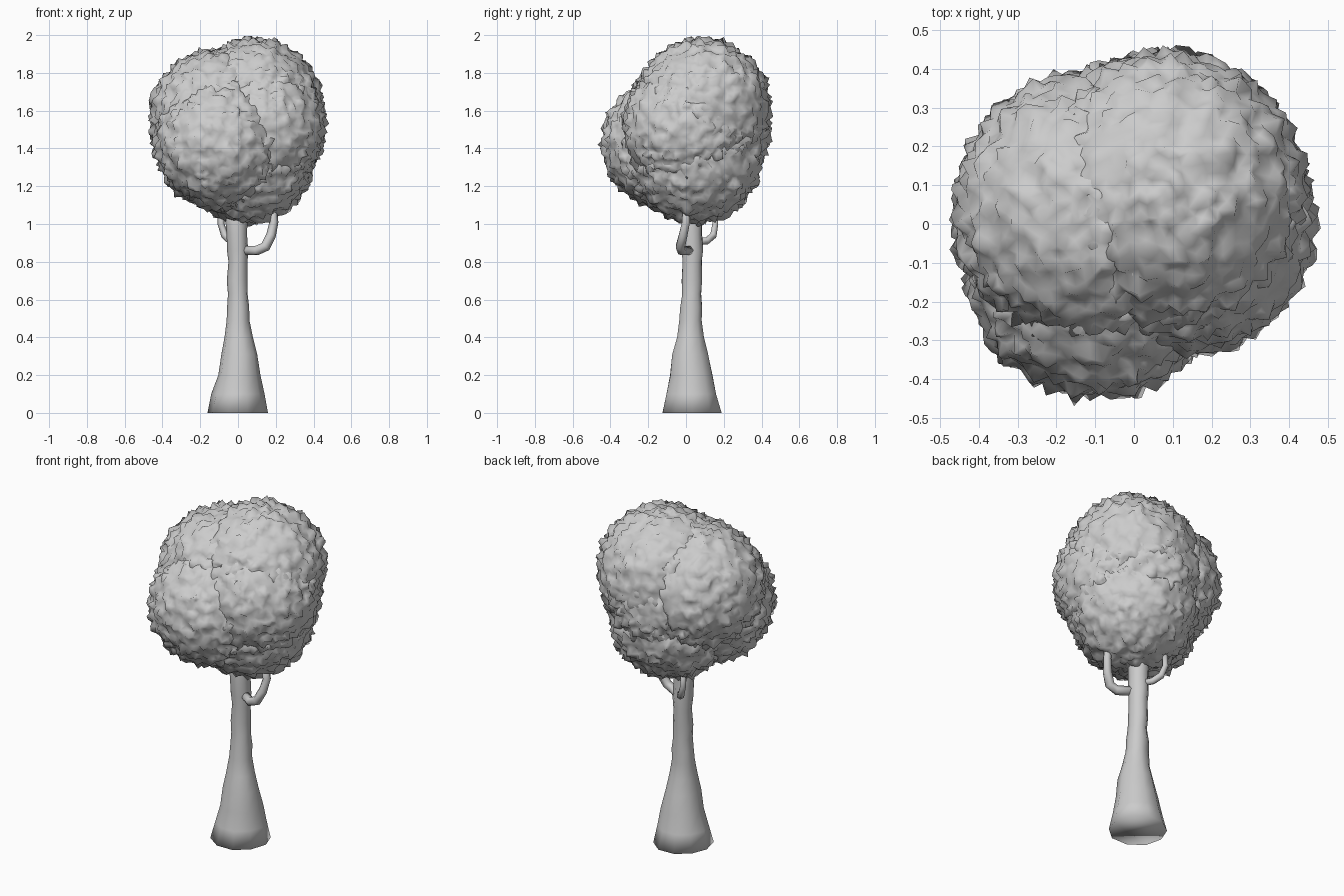
import bpy, bmesh, random
from math import cos, sin, pi
from mathutils import Vector, noise

if "Cube" in bpy.data.objects:
    bpy.data.objects.remove(bpy.data.objects["Cube"])

random.seed(4)


def finish(bm, name):
    bmesh.ops.recalc_face_normals(bm, faces=bm.faces)
    me = bpy.data.meshes.new(name)
    bm.to_mesh(me)
    bm.free()
    ob = bpy.data.objects.new(name, me)
    bpy.context.collection.objects.link(ob)
    return ob


def tube(name, pts, sides, upright=False, wobble=0.0):
    """Loft through (x, y, z, radius) stations."""
    bm = bmesh.new()
    rings = []
    P = [Vector(p[:3]) for p in pts]
    for i, p in enumerate(P):
        t = P[min(i + 1, len(P) - 1)] - P[max(i - 1, 0)]
        if upright:
            t = Vector((0, 0, 1))
        q = Vector((0, 0, 1)).rotation_difference(t)
        ring = []
        for k in range(sides):
            a = 2 * pi * k / sides
            r = pts[i][3] * (1 + random.uniform(-wobble, wobble))
            ring.append(bm.verts.new(p + q @ Vector((r * cos(a), r * sin(a), 0))))
        rings.append(ring)
    for a, b in zip(rings, rings[1:]):
        for k in range(sides):
            n = (k + 1) % sides
            bm.faces.new((a[k], a[n], b[n], b[k]))
    bm.faces.new(rings[0][::-1])
    bm.faces.new(rings[-1])
    for f in bm.faces:
        f.smooth = True
    return finish(bm, name)


def leaf_clump(name, centre, radius):
    """Sphere with soft lumps and pointed leaf tips."""
    bm = bmesh.new()
    bmesh.ops.create_icosphere(bm, subdivisions=5, radius=1)
    c = Vector(centre)
    for v in bm.verts:
        d = v.co.normalized()
        lump = 0.010 * noise.noise(d * 4 + c * 9)
        tip = random.uniform(0.012, 0.026) if random.random() < 0.2 \
            else random.uniform(-0.010, 0.006)
        side = Vector([random.uniform(-0.006, 0.006) for _ in range(3)])
        v.co = c + d * (radius + lump + tip) + side
    for f in bm.faces:
        f.smooth = True
    return finish(bm, name)


# Trunk, flared at the foot
tube("trunk", [
    (0.000, 0.035, 0.00, 0.163), (0.002, 0.032, 0.10, 0.138),
    (0.006, 0.027, 0.20, 0.115), (0.006, 0.022, 0.31, 0.096),
    (0.003, 0.022, 0.40, 0.076), (0.000, 0.024, 0.49, 0.062),
    (0.000, 0.028, 0.56, 0.060), (0.000, 0.031, 0.63, 0.052),
    (-0.002, 0.031, 0.70, 0.055), (-0.001, 0.033, 0.80, 0.052),
    (-0.003, 0.033, 0.86, 0.058), (-0.005, 0.030, 0.95, 0.055),
    (-0.006, 0.030, 1.01, 0.058), (-0.005, 0.035, 1.10, 0.050)],
    10, upright=True, wobble=0.05)

# Two hooked branches
tube("right_branch", [
    (0.02, 0.03, 0.86, 0.026), (0.10, -0.025, 0.86, 0.027),
    (0.145, -0.03, 0.88, 0.027), (0.175, -0.015, 0.94, 0.026),
    (0.19, 0.0, 1.01, 0.024), (0.18, 0.0, 1.12, 0.02)], 6)
tube("left_branch", [
    (-0.01, 0.05, 0.91, 0.020), (-0.04, 0.11, 0.91, 0.020),
    (-0.07, 0.145, 0.94, 0.020), (-0.09, 0.155, 1.0, 0.018),
    (-0.09, 0.15, 1.10, 0.016)], 6)

# Overlapping leaf clumps of the crown
clumps = {
    "crown_top_right": ((0.085, 0.085, 1.62), 0.355),
    "crown_left": ((-0.11, 0.04, 1.57), 0.35),
    "crown_front": ((-0.095, -0.10, 1.425), 0.34),
    "crown_bottom": ((0.05, 0.05, 1.355), 0.345),
    "crown_right": ((0.12, 0.005, 1.51), 0.34),
    "crown_back": ((0.05, 0.10, 1.51), 0.335),
}
for name, (centre, radius) in clumps.items():
    leaf_clump(name, centre, radius)
